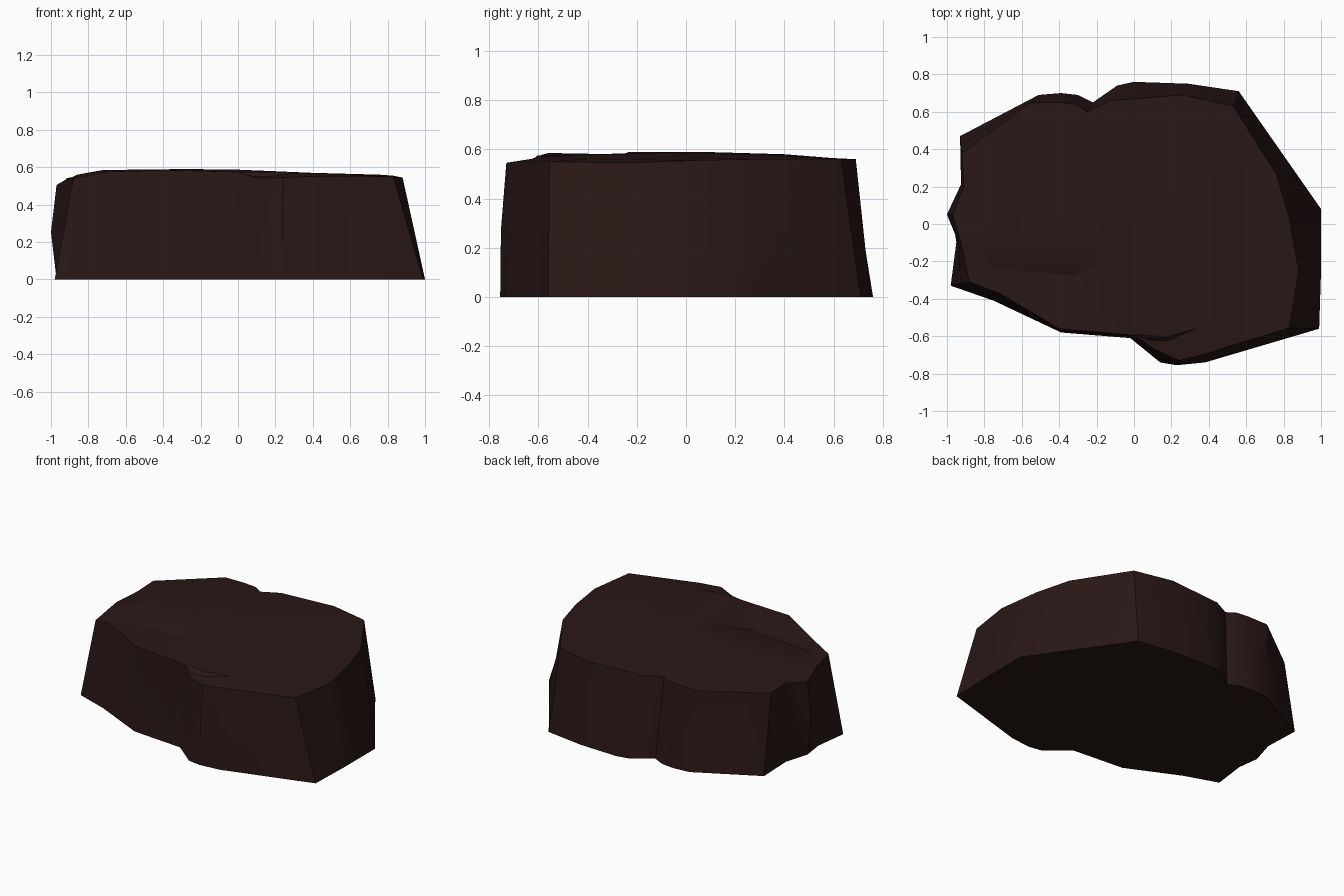
import bpy, bmesh
from mathutils import Vector
from mathutils.geometry import delaunay_2d_cdt

# Outline columns: base x, base y, waist bulge, top x, top y, top z
OUTLINE = [
    (1.00, 0.08, 0, 0.83, 0.03, .555), (0.85, 0.295, 0, 0.76, 0.27, .56),
    (0.56, 0.71, 0, 0.53, 0.63, .56), (0.29, 0.75, 0, 0.26, 0.69, .56),
    (0.00, 0.76, 0, 0.00, 0.67, .56), (-0.09, 0.74, 0, -0.13, 0.66, .56),
    (-0.22, 0.65, 0, -0.25, 0.60, .56), (-0.30, 0.69, 0, -0.31, 0.64, .56),
    (-0.39, 0.70, 0, -0.40, 0.65, .56), (-0.51, 0.69, 0, -0.55, 0.65, .56),
    (-0.93, 0.47, 0, -0.92, 0.38, .54), (-0.92, 0.22, .01, -0.91, 0.20, .54),
    (-0.97, 0.05, .03, -0.97, 0.05, .505), (-0.95, -0.10, 0, -0.92, -0.12, .53),
    (-0.98, -0.33, 0, -0.88, -0.31, .54), (-0.75, -0.41, 0, -0.72, -0.37, .575),
    (-0.39, -0.58, 0, -0.40, -0.56, .585), (-0.02, -0.61, -.01, 0.00, -0.595, .575),
    (0.14, -0.74, -.02, 0.11, -0.67, .54), (0.23, -0.755, .01, 0.24, -0.73, .545),
    (0.38, -0.74, 0, 0.38, -0.695, .55), (0.99, -0.56, 0, 0.83, -0.555, .55),
    (1.00, -0.25, 0, 0.88, -0.25, .545),
]
# Cracks in the top: the upper lip, then the lower lip in front of it
CRACKS = [
    [(-.86, -.05, .56), (-.78, -.21, .575), (-.30, -.23, .59), (0, -.08, .587)],
    [(-.79, -.235, .56), (-.32, -.275, .572), (-.15, -.2, .578)],
    [(.04, -.59, .575), (.17, -.605, .575), (.33, -.56, .572)],
    [(.08, -.62, .55), (.18, -.625, .552)],
]
CROWN = [(-.72, .1, .585), (-.4, .4, .58), (-.25, .05, .59), (.1, .3, .578),
         (.4, 0, .57), (.55, -.4, .562), (-.25, -.45, .583)]

bm = bmesh.new()

# Base, waist and rim rings
base, waist, rim = [], [], []
for bx, by, bulge, tx, ty, tz in OUTLINE:
    b, t = Vector((bx, by, 0)), Vector((tx, ty, tz))
    out = Vector((bx, by, 0)).normalized() * bulge
    base.append(bm.verts.new(b))
    waist.append(bm.verts.new(b.lerp(t, 0.5) + out))
    rim.append(bm.verts.new(t))
n = len(OUTLINE)
bm.faces.new(base[::-1])
for low, high in ((base, waist), (waist, rim)):
    for i in range(n):
        j = (i + 1) % n
        bm.faces.new((low[i], low[j], high[j], high[i]))

# Cracked top surface, triangulated around the lips
top = list(rim)
edges = []
for line in CRACKS:
    start = len(top)
    top += [bm.verts.new(p) for p in line]
    edges += [(start + k, start + k + 1) for k in range(len(line) - 1)]
top += [bm.verts.new(p) for p in CROWN]
cdt = delaunay_2d_cdt([v.co.to_2d() for v in top], edges, [list(range(n))], 1, 1e-5)
source = [top[ids[0]] for ids in cdt[3]]
for tri in cdt[2]:
    bm.faces.new([source[k] for k in tri])

bmesh.ops.recalc_face_normals(bm, faces=bm.faces)
mesh = bpy.data.meshes.new("rock_slab")
bm.to_mesh(mesh)
bm.free()

# Dark brown stone
rock = bpy.data.objects.new("rock_slab", mesh)
bpy.context.collection.objects.link(rock)
stone = bpy.data.materials.new("dark_stone")
stone.diffuse_color = (0.022, 0.009, 0.008, 1)
mesh.materials.append(stone)
bpy.context.view_layer.objects.active = rock
rock.select_set(True)
bpy.ops.object.shade_smooth_by_angle(angle=0.5)
